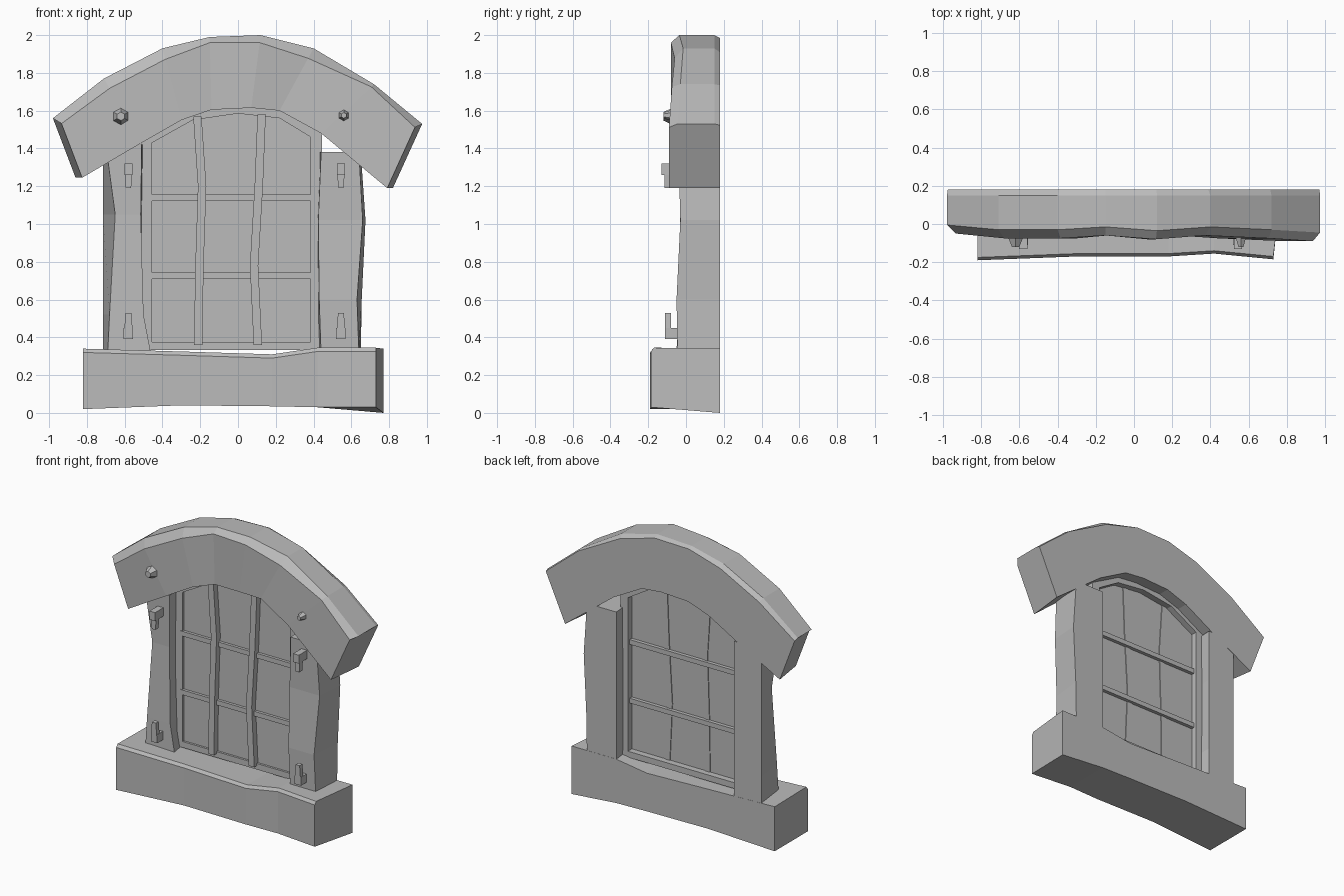
import bpy
import bmesh
from mathutils import Vector, Matrix

cube = bpy.data.objects.get("Cube")
if cube:
    bpy.data.objects.remove(cube)

stone = bpy.data.materials.new("grey_stone")
stone.use_nodes = True
GREY = (0.5, 0.5, 0.5, 1)
stone.diffuse_color = GREY
stone.node_tree.nodes["Principled BSDF"].inputs["Base Color"].default_value = GREY

BACK = 0.18


def finish(name, bm):
    bmesh.ops.recalc_face_normals(bm, faces=bm.faces)
    mesh = bpy.data.meshes.new(name)
    bm.to_mesh(mesh)
    bm.free()
    mesh.materials.append(stone)
    obj = bpy.data.objects.new(name, mesh)
    bpy.context.collection.objects.link(obj)
    return obj


def loft(name, sections, closed=False):
    """Skin a row of matching cross-sections, capped unless closed."""
    bm = bmesh.new()
    rings = [[bm.verts.new(p) for p in s] for s in sections]
    n = len(rings[0])
    pairs = list(zip(rings, rings[1:]))
    if closed:
        pairs.append((rings[-1], rings[0]))
    for a, b in pairs:
        for i in range(n):
            j = (i + 1) % n
            bm.faces.new((a[i], a[j], b[j], b[i]))
    if not closed:
        bm.faces.new(rings[0])
        bm.faces.new(rings[-1])
    return finish(name, bm)


def upright(name, rows, back):
    """Post or bar: rows of z, back x range, front x range, front y."""
    return loft(name, [[(b0, back, z), (b1, back, z), (f1, y, z), (f0, y, z)]
                       for z, b0, b1, f0, f1, y in rows])


def block(name, x, y, z, taper=1.0):
    bm = bmesh.new()
    size = Vector((x[1] - x[0], y[1] - y[0], z[1] - z[0]))
    mid = Vector((x[0] + x[1], y[0] + y[1], z[0] + z[1])) / 2
    bmesh.ops.create_cube(bm, size=1)
    for v in bm.verts:
        if v.co.z > 0:
            v.co.x *= taper
        v.co = v.co * size + mid
    return finish(name, bm)


# Arched lintel: outer point, inner point, front depth, chamfer
arch = [
    ((-0.98, 1.56), (-0.86, 1.245), -0.05, 0.03),
    ((-0.71, 1.77), (-0.51, 1.43), -0.075, 0.06),
    ((-0.40, 1.93), (-0.30, 1.55), -0.075, 0.06),
    ((-0.15, 1.99), (-0.14, 1.605), -0.06, 0.03),
    ((0.12, 2.00), (0.07, 1.615), -0.08, 0.04),
    ((0.40, 1.93), (0.22, 1.60), -0.06, 0.06),
    ((0.72, 1.74), (0.44, 1.48), -0.075, 0.02),
    ((0.975, 1.53), (0.82, 1.19), -0.09, 0.02),
]
sections = []
for outer, inner, y, cut in arch:
    o, i = Vector(outer), Vector(inner)
    down = (i - o).normalized() * cut
    f = o + down
    r = o + down * 0.4
    sections.append([(r.x, BACK, r.y), (o.x, BACK - 0.03, o.y),
                     (o.x, y + 0.045, o.y), (f.x, y, f.y),
                     (i.x, y, i.y), (i.x, BACK, i.y)])
# Draw the front corners of both ends inward
for end, dx in ((0, 0.035), (-1, -0.03)):
    for k in (3, 4):
        px, py, pz = sections[end][k]
        sections[end][k] = (px + dx, py, pz)
loft("arched_lintel", sections)

# Sill: x, front y, bottom z, top z
sill = [(-0.82, -0.19, 0.02, 0.34), (-0.3, -0.17, 0.04, 0.325),
        (0.18, -0.17, 0.035, 0.31), (0.42, -0.155, 0.03, 0.345),
        (0.73, -0.185, 0.03, 0.345)]
rows = []
for k, (x, y, low, top) in enumerate(sill):
    last = k == len(sill) - 1
    bx = 0.77 if last else x
    rows.append([(bx, BACK, 0 if last else low), (bx, BACK, top - 0.005),
                 (x, y + 0.015, top), (x, y, top - 0.02), (x, y, low)])
loft("window_sill", rows)

# Side posts
upright("right_post", [
    (0.31, -0.715, -0.50, -0.69, -0.46, -0.05),
    (0.52, -0.715, -0.50, -0.68, -0.50, -0.045),
    (1.05, -0.715, -0.50, -0.65, -0.515, -0.03),
    (1.42, -0.715, -0.50, -0.70, -0.51, -0.04)], 0.179)
upright("left_post", [
    (0.31, 0.65, 0.42, 0.64, 0.44, -0.045),
    (0.60, 0.655, 0.42, 0.63, 0.43, -0.05),
    (1.02, 0.675, 0.42, 0.66, 0.425, -0.03),
    (1.38, 0.65, 0.42, 0.64, 0.44, -0.04)], 0.179)

# Inner frame and pane
outline = [(-0.455, 0.375), (0.385, 0.375), (0.385, 1.46), (0.22, 1.56),
           (0, 1.585), (-0.24, 1.55), (-0.455, 1.43)]
centre = Vector((-0.035, 0.98))
frame = []
for p in outline:
    a = Vector(p)
    d = a - centre
    b = centre + Vector((d.x * 1.14, d.y * 1.07))
    frame.append([(a.x, 0.03, a.y), (a.x, 0.10, a.y),
                  (b.x, 0.10, b.y), (b.x, 0.03, b.y)])
loft("window_frame", frame, closed=True)
loft("window_pane", [[(x, y, z) for x, z in outline] for y in (0.045, 0.055)])

# Wavering vertical bars: z and centre x
for name, path in (
        ("right_bar", [(0.36, -0.21), (0.75, -0.205), (1.2, -0.19), (1.57, -0.215)]),
        ("left_bar", [(0.36, 0.105), (0.78, 0.085), (1.2, 0.11), (1.58, 0.125)])):
    upright(name, [(z, x - 0.02, x + 0.02, x - 0.022, x + 0.022, 0.0)
                   for z, x in path], 0.06)

# Straight crossbars
for name, z in (("lower_crossbar", 0.725), ("upper_crossbar", 1.14)):
    block(name, (-0.47, 0.4), (0.025, 0.08), (z - 0.017, z + 0.017))

# Hinge hooks: an arm out of the post and a pin
for side, x in (("right", -0.58), ("left", 0.545)):
    block(side + "_lower_hook_arm", (x - 0.025, x + 0.025), (-0.11, -0.02), (0.39, 0.45))
    block(side + "_lower_hook_pin", (x - 0.022, x + 0.022), (-0.112, -0.08), (0.44, 0.53), 0.7)
    block(side + "_upper_hook_arm", (x - 0.022, x + 0.022), (-0.13, -0.02), (1.26, 1.32))
    block(side + "_upper_hook_pin", (x - 0.014, x + 0.014), (-0.115, -0.08), (1.19, 1.27), 1.4)

# Faceted bolts on the lintel
for name, x, z, r in (("right_bolt", -0.62, 1.57, 0.05), ("left_bolt", 0.56, 1.575, 0.034)):
    bm = bmesh.new()
    bmesh.ops.create_cone(bm, cap_ends=True, segments=6, radius1=r, radius2=r * 0.45,
                          depth=0.06, matrix=Matrix.Translation((x, -0.09, z))
                          @ Matrix.Rotation(1.5708, 4, 'X'))
    finish(name, bm)
